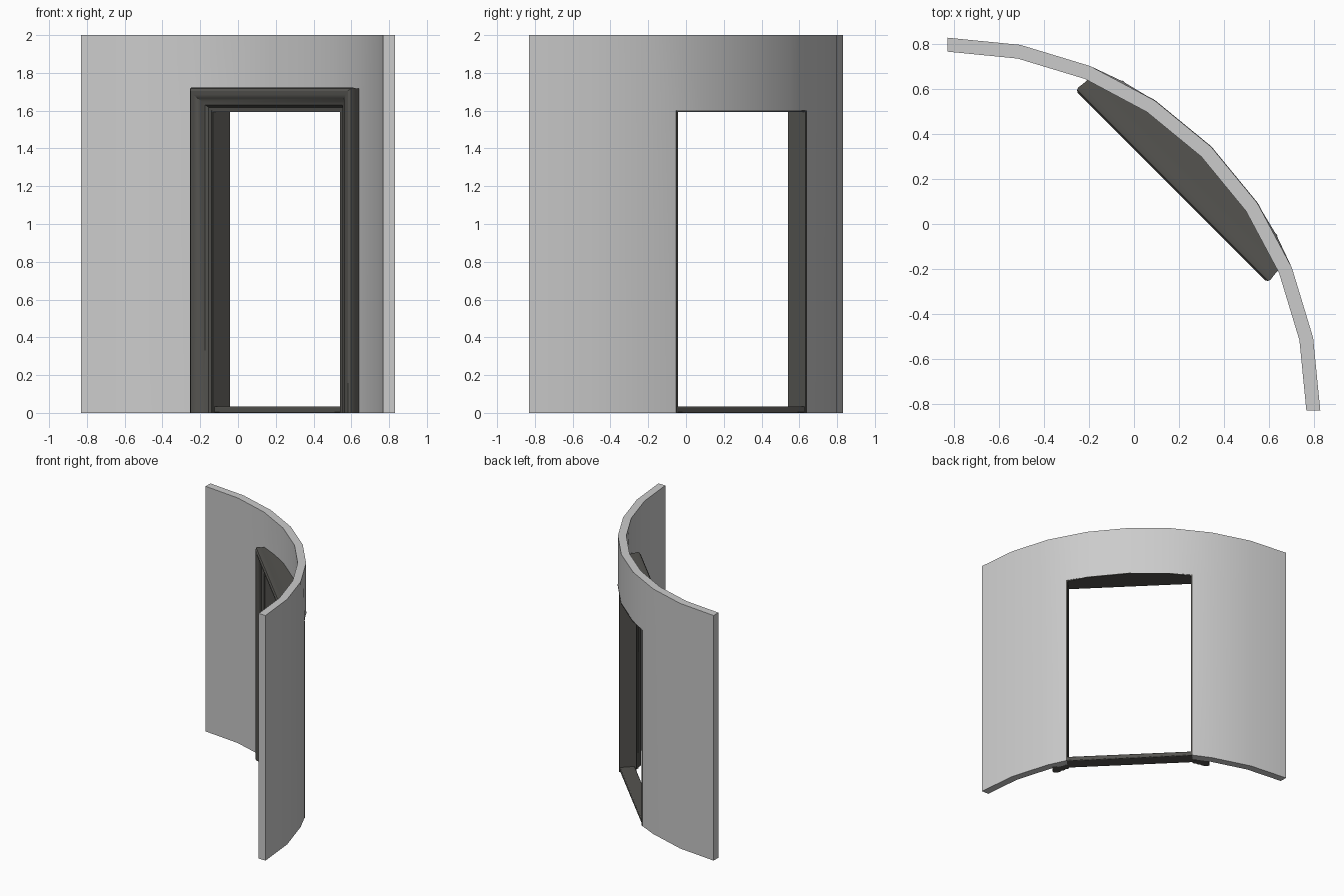
import bpy, bmesh
from math import sin, cos, asin, radians, pi

if "Cube" in bpy.data.objects:
    bpy.data.objects.remove(bpy.data.objects["Cube"])

R_OUT, R_IN = 1.66, 1.598      # wall radii
CEN = -1.1738                  # arc centre along the door axis
HALF, DOOR_H, TOP = 0.484, 1.6, 2.0
STEP = radians(11.25)

frame_mat = bpy.data.materials.new("dark_frame")
frame_mat.diffuse_color = (0.09, 0.088, 0.08, 1)
frame_mat.use_nodes = True
frame_mat.node_tree.nodes["Principled BSDF"].inputs["Base Color"].default_value = frame_mat.diffuse_color


def finish(name, bm, mat=None):
    bmesh.ops.recalc_face_normals(bm, faces=bm.faces[:])
    me = bpy.data.meshes.new(name)
    bm.to_mesh(me)
    bm.free()
    ob = bpy.data.objects.new(name, me)
    bpy.context.collection.objects.link(ob)
    ob.rotation_euler.z = -pi / 4      # door axis points to +x +y
    if mat:
        me.materials.append(mat)
    bpy.ops.object.select_all(action='DESELECT')
    ob.select_set(True)
    bpy.context.view_layer.objects.active = ob
    bpy.ops.object.shade_smooth_by_angle(angle=radians(32))
    return ob


def arc(r, a):
    return (r * sin(a), CEN + r * cos(a))


def prism(name, pts, z0, z1, mat=None):
    bm = bmesh.new()
    lo = [bm.verts.new((x, y, z0)) for x, y in pts]
    hi = [bm.verts.new((x, y, z1)) for x, y in pts]
    bm.faces.new(lo)
    bm.faces.new(hi)
    n = len(pts)
    for i in range(n):
        j = (i + 1) % n
        bm.faces.new((lo[i], lo[j], hi[j], hi[i]))
    return finish(name, bm, mat)


def facet_arc(r, half):
    # points along the faceted wall between -half and +half
    a, b = arc(r, STEP), arc(r, 2 * STEP)
    t = (half - a[0]) / (b[0] - a[0])
    y = a[1] + t * (b[1] - a[1])
    return [(-half, y)] + [arc(r, k * STEP) for k in (-1, 0, 1)] + [(half, y)]


# curved wall: columns of inner/outer points at floor, door head and top
def wall_column(i):
    col = []
    for r in (R_IN, R_OUT):
        if i in (3, 7):                       # door edges
            s = -1 if i == 3 else 1
            low = arc(r, s * asin(HALF / r))
            high = (s * HALF, facet_arc(r, HALF)[0][1])
        else:
            k = [-4, -3, -2, 0, -1, 0, 1, 0, 2, 3, 4][i]
            low = high = arc(r, k * STEP)
        col.append([(*low, 0), (*low, DOOR_H), (*high, TOP)])
    return col


bm = bmesh.new()
cols = [[[bm.verts.new(p) for p in side] for side in wall_column(i)] for i in range(11)]
for i in range(10):
    (ai, ao), (bi, bo) = cols[i], cols[i + 1]
    door = 3 <= i < 7
    for z in ([1] if door else [0, 1]):
        bm.faces.new((ai[z], bi[z], bi[z + 1], ai[z + 1]))
        bm.faces.new((ao[z], bo[z], bo[z + 1], ao[z + 1]))
    bm.faces.new((ai[2], bi[2], bo[2], ao[2]))
    b = 1 if door else 0
    bm.faces.new((ai[b], bi[b], bo[b], ao[b]))
for i, levels in ((0, (0, 1)), (10, (0, 1)), (3, (0,)), (7, (0,))):
    n, o = cols[i]
    for z in levels:
        bm.faces.new((n[z], n[z + 1], o[z + 1], o[z]))
bmesh.ops.delete(bm, geom=[v for v in bm.verts if not v.link_faces], context='VERTS')
finish("curved_wall", bm)

# moulded casing swept round the opening: (outward offset, depth)
profile = [(0, 0.34), (0, 0.287), (0.018, 0.283), (0.03, 0.268), (0.05, 0.262),
           (0.066, 0.245), (0.085, 0.236), (0.105, 0.235), (0.118, 0.243),
           (0.122, 0.257), (0.118, 0.28), (0.117, 0.33)]
bm = bmesh.new()
rings = []
for sx, top in ((-1, 0), (-1, 1), (1, 1), (1, 0)):
    rings.append([bm.verts.new((sx * (HALF + d), n, (DOOR_H + d) if top else 0))
                  for d, n in profile])
m = len(profile)
for a, b in zip(rings, rings[1:]):
    for i in range(m):
        j = (i + 1) % m
        bm.faces.new((a[i], a[j], b[j], b[i]))
bm.faces.new(rings[0])
bm.faces.new(rings[-1])
finish("door_casing", bm, frame_mat)

# head filling between the flat casing and the curved wall
prism("casing_head", [(0.598, 0.3), (-0.598, 0.3)] + facet_arc(R_IN + 0.02, 0.598),
      DOOR_H, DOOR_H + 0.117, frame_mat)

# thin lining of the opening
prism("head_lining", [(HALF, 0.288), (-HALF, 0.288)] + facet_arc(R_OUT + 0.002, HALF),
      DOOR_H - 0.006, DOOR_H + 0.001, frame_mat)
for s, name in ((-1, "left_jamb_lining"), (1, "right_jamb_lining")):
    prism(name, [(s * 0.477, 0.288), (s * 0.488, 0.288), (s * 0.488, 0.417), (s * 0.477, 0.417)],
          0, DOOR_H, frame_mat)

# threshold
sill = prism("threshold", [(-HALF, 0.3), (HALF, 0.3), (HALF, 0.412), (-HALF, 0.412)],
             0, 0.035, frame_mat)
bev = sill.modifiers.new("bevel", 'BEVEL')
bev.width = 0.006
bev.segments = 2
